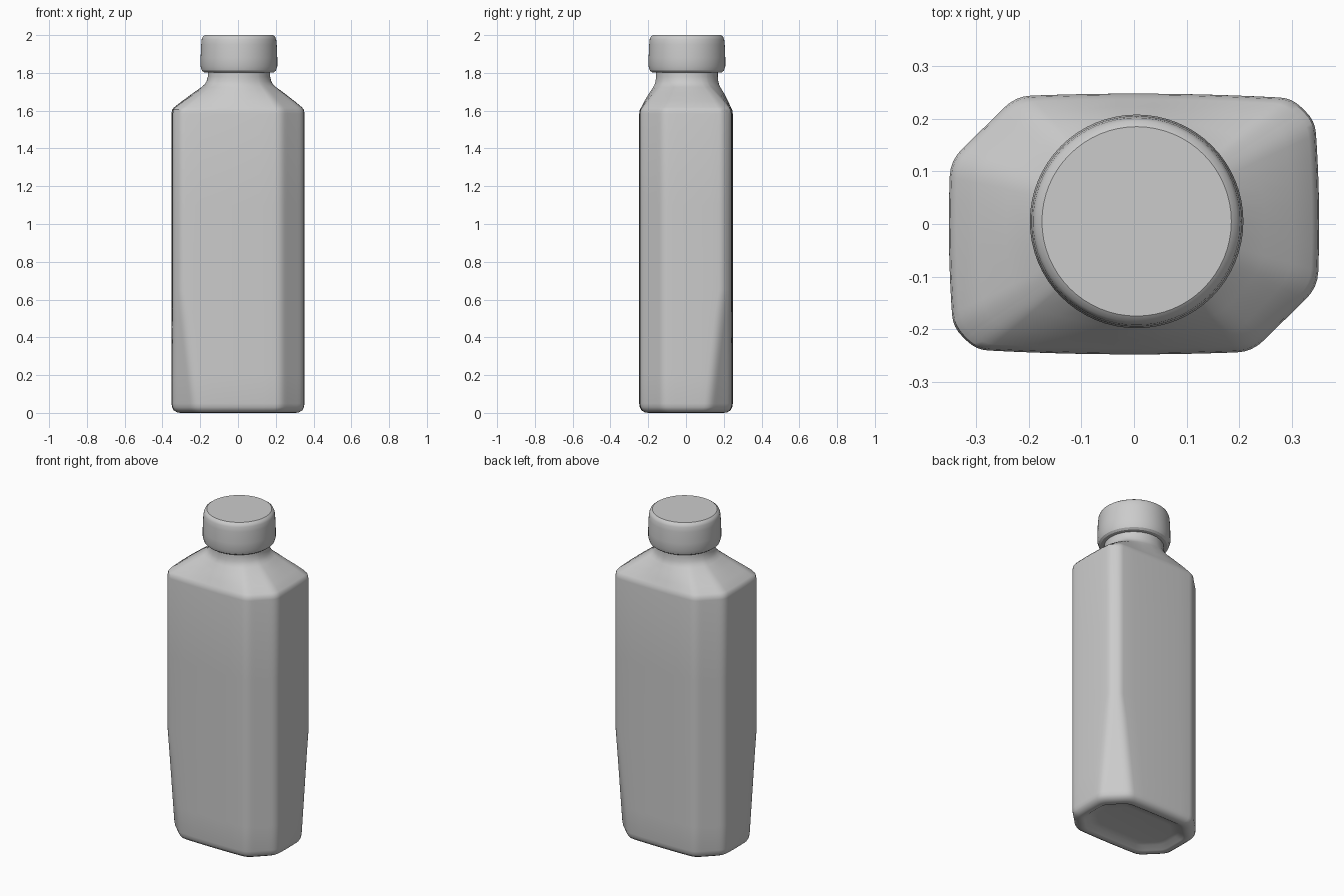
import bpy, bmesh, math
from mathutils import Vector

if "Cube" in bpy.data.objects:
    bpy.data.objects.remove(bpy.data.objects["Cube"])

CENTRE = Vector((0.005, 0.005))   # axis of neck and cap
NECK_R = 0.165


def section(inset, small):
    """Rounded box outline: two broad chamfers and two small ones on opposite corners."""
    hx, hy = 0.34 - inset, 0.236 - inset
    big = (0.115 - inset * 0.4, 0.115 - inset * 0.4)
    sm = (small - inset * 0.3,) * 2 if small > 0.06 else (small, small)
    ctrl = []
    for sx, sy in ((1, 1), (-1, 1), (-1, -1), (1, -1)):
        cx, cy = sm if sx == sy else big
        a, b = Vector((sx * hx, sy * (hy - cy))), Vector((sx * (hx - cx), sy * hy))
        ctrl += [a, b] if sx == sy else [b, a]
    pts = []
    n = len(ctrl)
    for i, p in enumerate(ctrl):
        prev, nxt = ctrl[i - 1], ctrl[(i + 1) % n]
        r = min(0.03, (prev - p).length * 0.4, (nxt - p).length * 0.4)
        a = p + (prev - p).normalized() * r
        b = p + (nxt - p).normalized() * r
        for k in range(5):
            t = k / 4
            pts.append(a * (1 - t) ** 2 + p * 2 * t * (1 - t) + b * t * t)
        # subdivide the straight run to the next corner
        r2 = min(0.03, (nxt - p).length * 0.4,
                 (ctrl[(i + 2) % n] - nxt).length * 0.4)
        end = nxt + (p - nxt).normalized() * r2
        pts += [b.lerp(end, k / 6) for k in range(1, 6)]
    # gentle outward bulge of the four walls
    return [Vector((p.x * (1 + 0.035 * (1 - (p.y / 0.24) ** 2)),
                    p.y * (1 + 0.05 * (1 - (p.x / 0.35) ** 2)))) for p in pts]


def loft(name, rings, cap_start, cap_end):
    bm = bmesh.new()
    loops = [[bm.verts.new(c) for c in ring] for ring in rings]
    for lo, hi in zip(loops, loops[1:]):
        for i in range(len(lo)):
            j = (i + 1) % len(lo)
            bm.faces.new((lo[i], lo[j], hi[j], hi[i]))
    if cap_start:
        bm.faces.new(loops[0][::-1])
    if cap_end:
        bm.faces.new(loops[-1])
    bmesh.ops.recalc_face_normals(bm, faces=bm.faces)
    mesh = bpy.data.meshes.new(name)
    bm.to_mesh(mesh)
    bm.free()
    ob = bpy.data.objects.new(name, mesh)
    bpy.context.collection.objects.link(ob)
    bpy.ops.object.select_all(action='DESELECT')
    ob.select_set(True)
    bpy.context.view_layer.objects.active = ob
    bpy.ops.object.shade_smooth_by_angle(angle=math.radians(32))
    return ob


# Bottle body: (height, inset, blend towards the round neck)
rows = [(0.025, 0.12, 0), (0.022, 0.085, 0), (0.004, 0.06, 0), (0.0, 0.045, 0),
        (0.003, 0.028, 0), (0.014, 0.011, 0), (0.03, 0.003, 0), (0.05, 0, 0),
        (0.2, 0, 0), (0.35, 0, 0), (0.5, 0, 0), (0.65, 0, 0), (1.1, 0, 0),
        (1.585, 0, 0), (1.605, 0.003, 0), (1.618, 0.008, 0.03),
        (1.65, 0.004, 0.27), (1.69, 0, 0.57), (1.725, 0, 0.83), (1.738, 0, 0.91),
        (1.755, 0, 0.965), (1.78, 0, 1), (1.82, 0, 1)]
rings = []
for z, inset, t in rows:
    # the small corners open into wider chamfers near the base
    small = 0.04 + 0.07 * max(0, min(1, (0.65 - z) / 0.6))
    ring = []
    for p in section(inset, small):
        q = p.lerp(CENTRE + p.normalized() * NECK_R, t)
        ring.append((q.x, q.y, z))
    rings.append(ring)
loft("bottle_body", rings, True, False)

# Screw cap: turned profile of (radius, height)
cap_profile = [(0.155, 1.80), (0.185, 1.803), (0.196, 1.812), (0.203, 1.835),
               (0.203, 1.88), (0.2, 1.95), (0.197, 1.978), (0.191, 1.992),
               (0.18, 2.0)]
SEG = 64
loft("cap", [[(CENTRE.x + r * math.cos(2 * math.pi * i / SEG),
               CENTRE.y + r * math.sin(2 * math.pi * i / SEG), z)
              for i in range(SEG)] for r, z in cap_profile], True, True)
